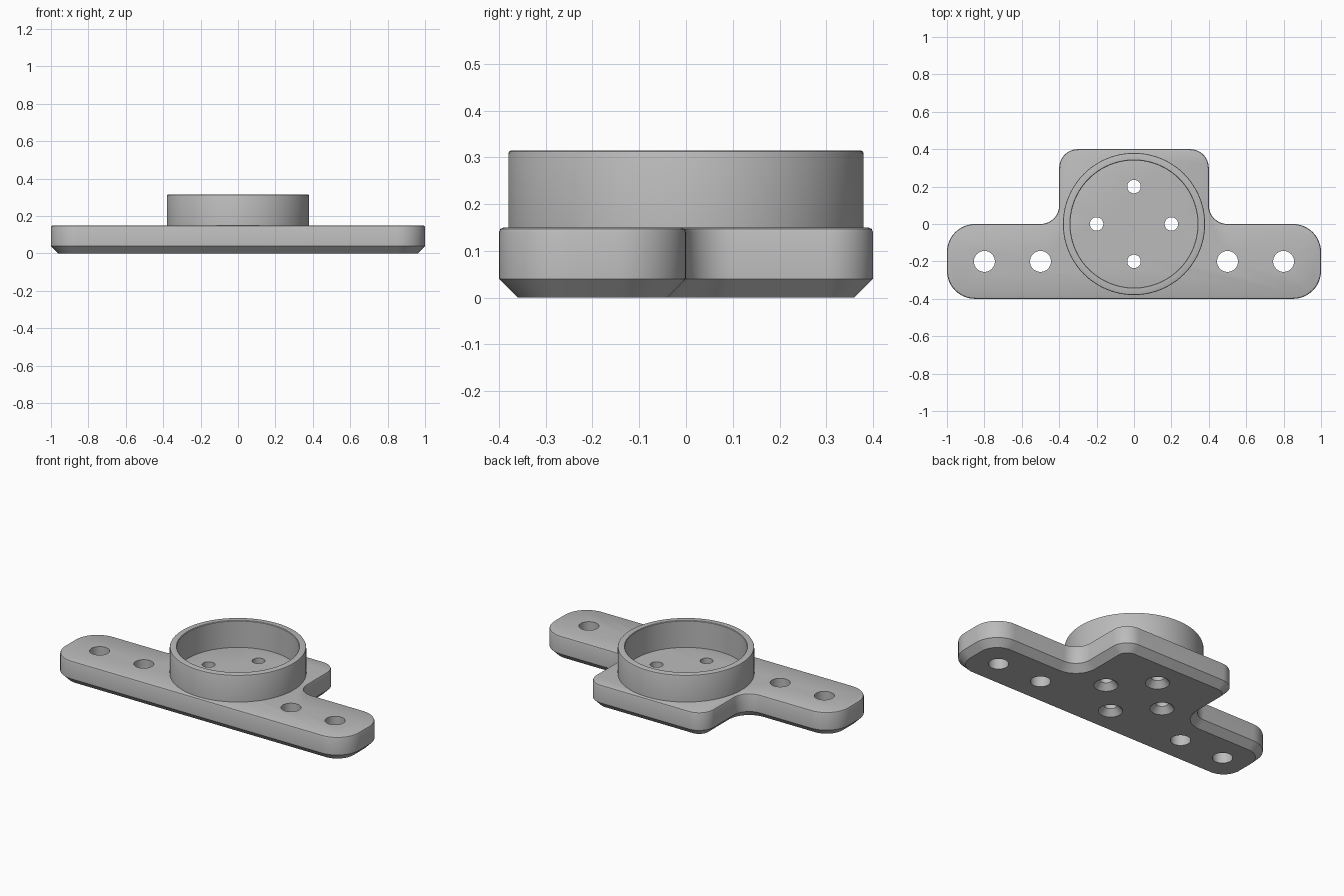
import bpy, bmesh, math
from mathutils import Vector

cube = bpy.data.objects.get("Cube")
if cube:
    bpy.data.objects.remove(cube, do_unlink=True)

grey = bpy.data.materials.new("plain grey")
grey.use_nodes = True
colour = (0.5, 0.5, 0.5, 1)
grey.diffuse_color = colour
grey.node_tree.nodes["Principled BSDF"].inputs["Base Color"].default_value = colour


def finish(bm, name):
    bmesh.ops.recalc_face_normals(bm, faces=bm.faces)
    mesh = bpy.data.meshes.new(name)
    bm.to_mesh(mesh)
    bm.free()
    mesh.materials.append(grey)
    obj = bpy.data.objects.new(name, mesh)
    bpy.context.collection.objects.link(obj)
    return obj


def select_only(obj):
    bpy.ops.object.select_all(action='DESELECT')
    obj.select_set(True)
    bpy.context.view_layer.objects.active = obj


def bridge(bm, a, b):
    n = len(a)
    for i in range(n):
        bm.faces.new((a[i], a[(i + 1) % n], b[(i + 1) % n], b[i]))


def lathe(profile, name, centre=(0, 0), closed=False, segments=96):
    """Spin (radius, z) points; cap the ends unless the profile is closed."""
    bm = bmesh.new()
    rings = []
    for r, z in profile:
        angles = [2 * math.pi * i / segments for i in range(segments)]
        rings.append([bm.verts.new((centre[0] + r * math.cos(a),
                                    centre[1] + r * math.sin(a), z)) for a in angles])
    for a, b in zip(rings, rings[1:]):
        bridge(bm, a, b)
    if closed:
        bridge(bm, rings[-1], rings[0])
    else:
        bm.faces.new(rings[0])
        bm.faces.new(rings[-1])
    return finish(bm, name)


# Plate outline, counter-clockwise: corner x, corner y, fillet radius
right_half = [(1, -0.4, 0.15), (1, 0, 0.15), (0.4, 0, 0.1), (0.4, 0.4, 0.1)]
corners = right_half + [(-x, y, r) for x, y, r in reversed(right_half)]


def outline(inset, steps=12):
    """Rounded outline moved inward by inset, with a constant point count."""
    points = []
    n = len(corners)
    for i, (x, y, r) in enumerate(corners):
        p = Vector((x, y))
        d0 = (p - Vector(corners[i - 1][:2])).normalized()
        d1 = (Vector(corners[(i + 1) % n][:2]) - p).normalized()
        turn = 1 if d0.cross(d1) > 0 else -1
        centre = p + (d1 - d0) * r
        radius = r - turn * inset
        for k in range(steps + 1):
            t = k / steps * math.pi / 2
            points.append(centre + radius * (d0 * math.sin(t) - d1 * math.cos(t)))
    return points


# Base plate: chamfered underneath, softly rounded on top
bm = bmesh.new()
layers = [(0.04, 0), (0, 0.04), (0, 0.14), (0.003, 0.147), (0.01, 0.15)]
loops = [[bm.verts.new((p.x, p.y, z)) for p in outline(d)] for d, z in layers]
for a, b in zip(loops, loops[1:]):
    bridge(bm, a, b)
bm.faces.new(loops[0])
bm.faces.new(loops[-1])
plate = finish(bm, "base_plate")

# Hole cutters: plain holes in the arms, countersunk holes in the middle
cutters = []
for x in (-0.8, -0.5, 0.5, 0.8):
    cutters.append(lathe([(0.056, -0.1), (0.056, 0.3)], "arm_hole_cutter",
                         (x, -0.2), segments=48))
for spot in ((0.2, 0), (-0.2, 0), (0, 0.2), (0, -0.2)):
    cutters.append(lathe([(0.067, -0.1), (0.067, 0), (0.036, 0.035), (0.036, 0.3)],
                         "screw_hole_cutter", spot, segments=48))

select_only(plate)
for cutter in cutters:
    mod = plate.modifiers.new("hole", 'BOOLEAN')
    mod.operation = 'DIFFERENCE'
    mod.solver = 'EXACT'
    mod.object = cutter
    bpy.ops.object.modifier_apply(modifier=mod.name)
for cutter in cutters:
    bpy.data.objects.remove(cutter, do_unlink=True)

# Raised round collar, sunk slightly into the plate
collar = lathe([(0.34, 0.14), (0.38, 0.14), (0.38, 0.308), (0.378, 0.313),
                (0.373, 0.315), (0.343, 0.315), (0.34, 0.312)],
               "round_collar", closed=True)

for obj in (plate, collar):
    select_only(obj)
    bpy.ops.object.shade_smooth_by_angle(angle=math.radians(32))
